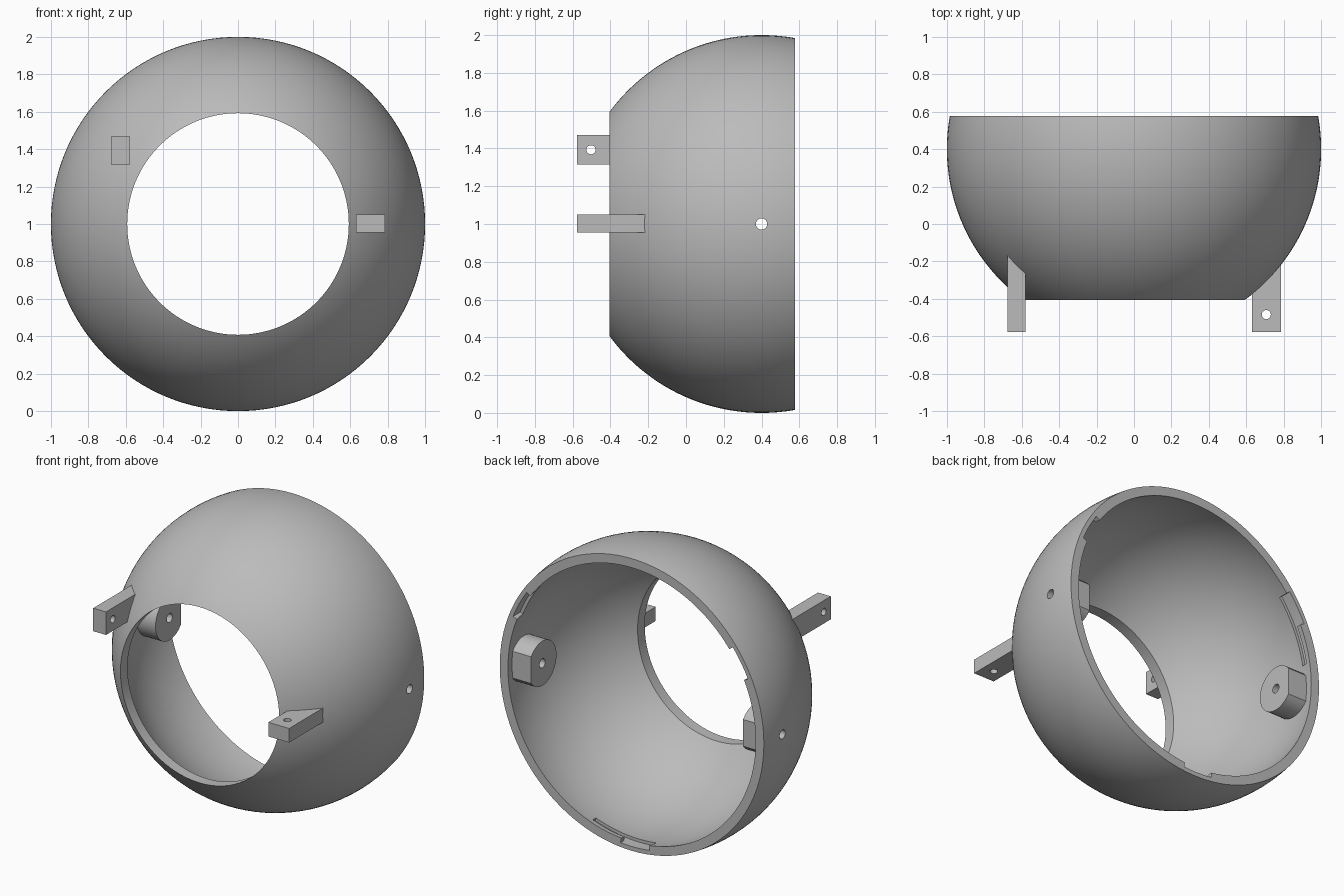
import bpy, bmesh
from math import sin, cos, pi, radians, sqrt, asin, atan2
from mathutils import Matrix, Vector

cube = bpy.data.objects.get("Cube")
if cube:
    bpy.data.objects.remove(cube)

CENTRE = Vector((0, 0.4, 1))      # centre of the spherical shell
OUTER, INNER = 1.0, 0.94
BORE, BACK = 0.592, 0.177         # front opening radius, rim plane offset

grey = bpy.data.materials.new("plain grey")
grey.use_nodes = True
colour = (0.5, 0.5, 0.5, 1)
grey.diffuse_color = colour
grey.node_tree.nodes["Principled BSDF"].inputs["Base Color"].default_value = colour


def finish(name, bm):
    bmesh.ops.recalc_face_normals(bm, faces=bm.faces)
    mesh = bpy.data.meshes.new(name)
    bm.to_mesh(mesh)
    bm.free()
    mesh.materials.append(grey)
    ob = bpy.data.objects.new(name, mesh)
    bpy.context.collection.objects.link(ob)
    return ob


def prism(name, outline, offset):
    """Extrude a closed outline of 3D points along an offset."""
    bm = bmesh.new()
    face = bm.faces.new([bm.verts.new(p) for p in outline])
    extruded = bmesh.ops.extrude_face_region(bm, geom=[face])["geom"]
    verts = [g for g in extruded if isinstance(g, bmesh.types.BMVert)]
    bmesh.ops.translate(bm, verts=verts, vec=offset)
    return finish(name, bm)


def box(name, low, high):
    (x0, y0, z0), (x1, y1, z1) = low, high
    outline = [(x0, y0, z0), (x1, y0, z0), (x1, y1, z0), (x0, y1, z0)]
    return prism(name, outline, (0, 0, z1 - z0))


def rod(name, centre, radius, length, axis):
    bm = bmesh.new()
    turn = Vector((0, 0, 1)).rotation_difference(Vector(axis)).to_matrix().to_4x4()
    bmesh.ops.create_cone(bm, cap_ends=True, segments=32, radius1=radius,
                          radius2=radius, depth=length,
                          matrix=Matrix.Translation(centre) @ turn)
    return finish(name, bm)


def cut(ob, cutters):
    for cutter in cutters:
        mod = ob.modifiers.new("cut", 'BOOLEAN')
        mod.operation, mod.solver, mod.object = 'DIFFERENCE', 'EXACT', cutter
    bpy.context.view_layer.update()
    graph = bpy.context.evaluated_depsgraph_get()
    mesh = bpy.data.meshes.new_from_object(ob.evaluated_get(graph))
    ob.modifiers.clear()
    ob.data = mesh


def arc(radius, start, end, count):
    """Points (distance from axis, y) on a circle between two y offsets."""
    a, b = asin(start / radius), asin(end / radius)
    steps = [a + (b - a) * i / count for i in range(count + 1)]
    return [(radius * cos(t), radius * sin(t)) for t in steps]


# Shell: thick sphere band turned around the y axis, with a straight front bore
profile = arc(OUTER, BACK, -sqrt(OUTER**2 - BORE**2), 40)
profile += arc(INNER, -sqrt(INNER**2 - BORE**2), BACK, 36)
SEG = 128
bm = bmesh.new()
rings = [[bm.verts.new(CENTRE + Vector((r * cos(2 * pi * i / SEG), y, r * sin(2 * pi * i / SEG))))
          for i in range(SEG)] for r, y in profile]
for k, ring in enumerate(rings):
    after = rings[(k + 1) % len(rings)]
    for i in range(SEG):
        j = (i + 1) % SEG
        bm.faces.new((ring[i], ring[j], after[j], after[i]))
shell = finish("shell", bm)


# Bayonet slots: an entry open to the rim and a groove beside it, three times
def slot(name, start, end, y0, y1):
    angles = [radians(start + (end - start) * i / 8) for i in range(9)]
    loop = [(0.955, a) for a in angles] + [(0.88, a) for a in reversed(angles)]
    outline = [CENTRE + Vector((r * cos(a), y0, r * sin(a))) for r, a in loop]
    return prism(name, outline, (0, y1 - y0, 0))


cutters = []
for turn in (0, 120, 240):
    cutters.append(slot("slot_entry", 22 + turn, 35 + turn, 0.10, 0.25))
    cutters.append(slot("slot_groove", 34 + turn, 50 + turn, 0.10, 0.14))

# Pivot hole through both sides
pivot = rod("pivot_cutter", CENTRE, 0.03, 3, (1, 0, 0))
cutters.append(pivot)
cut(shell, cutters)

# Inner pivot bosses: round with a flat towards the rim
parts = [shell]
flat = atan2(sqrt(0.15**2 - 0.12**2), 0.12)
for side, name in ((1, "left_boss"), (-1, "right_boss")):
    turns = [flat + (2 * pi - 2 * flat) * i / 40 for i in range(41)]
    outline = [CENTRE + Vector((side * 0.79, 0.15 * cos(t), 0.15 * sin(t))) for t in turns]
    boss = prism(name, outline, (side * 0.17, 0, 0))
    cut(boss, [pivot])
    parts.append(boss)

# Front mounting tabs, trimmed where they sink into the shell
bm = bmesh.new()
bmesh.ops.create_uvsphere(bm, u_segments=96, v_segments=48, radius=0.975,
                          matrix=Matrix.Translation(CENTRE))
ball = finish("ball_cutter", bm)
right_tab = box("right_tab", (-0.675, -0.577, 1.315), (-0.58, 0.1, 1.47))
right_hole = rod("right_tab_cutter", (-0.63, -0.503, 1.393), 0.024, 0.4, (1, 0, 0))
left_tab = box("left_tab", (0.63, -0.577, 0.955), (0.785, 0.1, 1.05))
left_hole = rod("left_tab_cutter", (0.707, -0.484, 1), 0.024, 0.4, (0, 0, 1))
cut(right_tab, [ball, right_hole])
cut(left_tab, [ball, left_hole])
parts += [right_tab, left_tab]

# Remove the helpers and smooth the curved surfaces
for helper in cutters + [ball, right_hole, left_hole]:
    bpy.data.objects.remove(helper)
bpy.ops.object.select_all(action='DESELECT')
for ob in parts:
    ob.select_set(True)
bpy.context.view_layer.objects.active = shell
bpy.ops.object.shade_smooth_by_angle(angle=radians(30))
